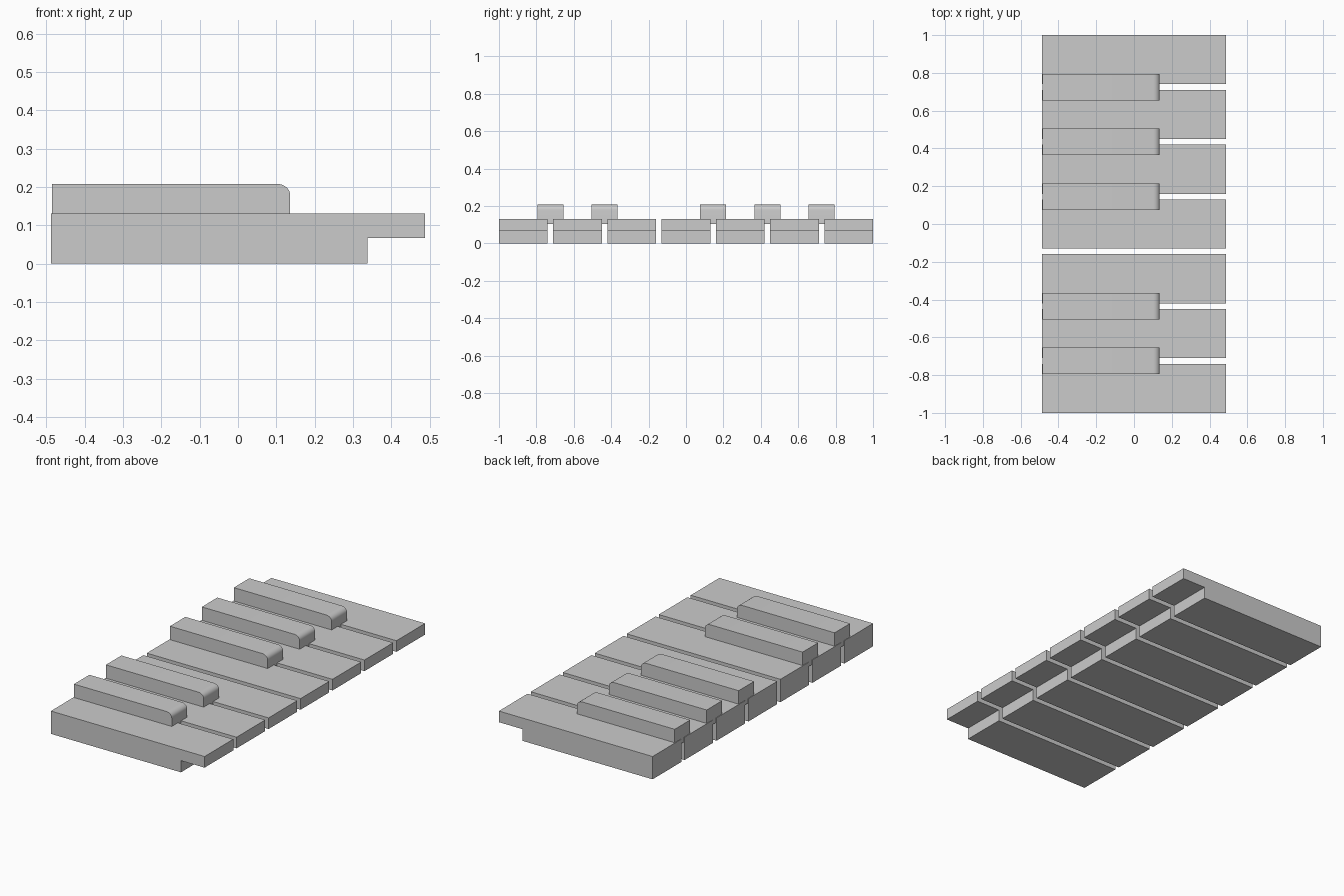
import bpy, bmesh, math

if "Cube" in bpy.data.objects:
    bpy.data.objects.remove(bpy.data.objects["Cube"])


def extruded_key(name, profile, y_centre, width):
    """Extrude a side profile (x, z) along y."""
    bm = bmesh.new()
    face = bm.faces.new([bm.verts.new((x, -width / 2, z)) for x, z in profile])
    ext = bmesh.ops.extrude_face_region(bm, geom=[face])
    moved = [v for v in ext["geom"] if isinstance(v, bmesh.types.BMVert)]
    bmesh.ops.translate(bm, verts=moved, vec=(0, width, 0))
    bmesh.ops.recalc_face_normals(bm, faces=bm.faces)
    mesh = bpy.data.meshes.new(name)
    bm.to_mesh(mesh)
    bm.free()
    obj = bpy.data.objects.new(name, mesh)
    obj.location.y = y_centre
    bpy.context.collection.objects.link(obj)
    bpy.ops.object.select_all(action="DESELECT")
    obj.select_set(True)
    bpy.context.view_layer.objects.active = obj
    bpy.ops.object.shade_smooth_by_angle(angle=math.radians(30))
    return obj


PITCH = 0.29

# Seven natural keys with an overhanging front lip
natural = [(-0.488, 0), (0.338, 0), (0.338, 0.067), (0.488, 0.067),
           (0.488, 0.131), (-0.488, 0.131)]
for i in range(7):
    extruded_key(f"natural_key_{i + 1}", natural, (i - 3) * PITCH, 0.26)

# Five raised keys with a rounded front top edge, sunk into the naturals
rx, rz = 0.034, 0.029
arc = [(0.136 - rx + rx * math.cos(a), 0.208 - rz + rz * math.sin(a))
       for a in (math.radians(15 * k) for k in range(7))]
raised = [(-0.485, 0.104), (0.136, 0.104)] + arc + [(-0.485, 0.208)]
for n, gap in enumerate((-2.5, -1.5, 0.5, 1.5, 2.5)):
    extruded_key(f"raised_key_{n + 1}", raised, gap * PITCH, 0.14)
